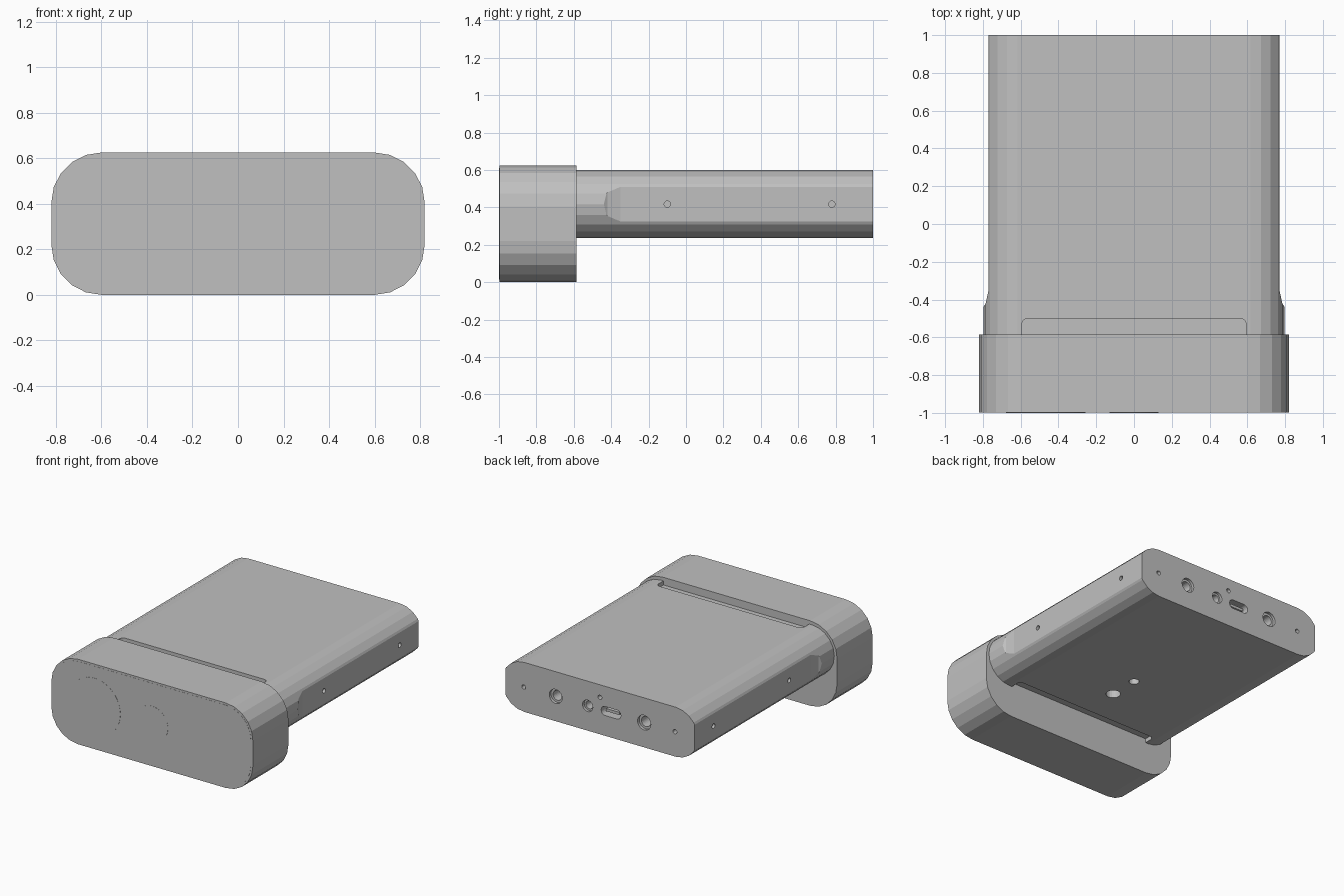
import bpy, bmesh, math
from mathutils import Matrix, Vector

if "Cube" in bpy.data.objects:
    bpy.data.objects.remove(bpy.data.objects["Cube"], do_unlink=True)

GREY = (0.53, 0.53, 0.53, 1)
grey = bpy.data.materials.new("light grey")
grey.use_nodes = True
grey.diffuse_color = GREY
grey.node_tree.nodes["Principled BSDF"].inputs["Base Color"].default_value = GREY

# Each frame maps a flat outline (u, v) and its extrusion w to model axes
ALONG_Y = Matrix(((1, 0, 0), (0, 0, 1), (0, 1, 0)))
ALONG_Z = Matrix.Identity(3)
ALONG_X = Matrix(((0, 0, 1), (1, 0, 0), (0, 1, 0)))


def prism(name, outline, start, end, frame):
    """Extrude a flat outline between two distances along one axis."""
    bm = bmesh.new()
    rings = [[bm.verts.new(frame @ Vector((u, v, w))) for u, v in outline]
             for w in (start, end)]
    n = len(outline)
    bm.faces.new(rings[0])
    bm.faces.new(rings[1])
    for i in range(n):
        j = (i + 1) % n
        bm.faces.new((rings[0][i], rings[0][j], rings[1][j], rings[1][i]))
    bmesh.ops.recalc_face_normals(bm, faces=bm.faces)
    mesh = bpy.data.meshes.new(name)
    bm.to_mesh(mesh)
    bm.free()
    mesh.materials.append(grey)
    obj = bpy.data.objects.new(name, mesh)
    bpy.context.collection.objects.link(obj)
    return obj


def rounded(cx, cy, hw, hh, r, steps=5):
    """Rounded rectangle outline."""
    pts = []
    for k, (sx, sy) in enumerate(((1, 1), (-1, 1), (-1, -1), (1, -1))):
        for i in range(steps + 1):
            a = math.pi / 2 * (k + i / steps)
            pts.append((cx + sx * (hw - r) + r * math.cos(a),
                        cy + sy * (hh - r) + r * math.sin(a)))
    return pts


def circle(cx, cy, r, n=24):
    return [(cx + r * math.cos(math.tau * i / n), cy + r * math.sin(math.tau * i / n))
            for i in range(n)]


def cut(target, outline, start, end, frame):
    """Subtract an extruded outline from the target."""
    cutter = prism("cutter", outline, start, end, frame)
    cutter.hide_render = True
    mod = target.modifiers.new("cut", 'BOOLEAN')
    mod.operation = 'DIFFERENCE'
    mod.solver = 'EXACT'
    mod.object = cutter
    bpy.context.view_layer.objects.active = target
    bpy.ops.object.modifier_apply(modifier=mod.name)
    bpy.data.objects.remove(cutter, do_unlink=True)


MID = 0.417      # height of the body's centre line
HALF = 0.182     # half the body's thickness
BACK = 1.0

# Upright head block with a thin front panel and two lens discs
prism("head", rounded(0, 0.3125, 0.82, 0.3125, 0.22), -0.998, -0.585, ALONG_Y)
prism("front_panel", rounded(0, 0.3125, 0.805, 0.2975, 0.205), -0.999, -0.997, ALONG_Y)
prism("large_lens", circle(-0.467, 0.3125, 0.21, 48), -1.0, -0.997, ALONG_Y)
prism("small_lens", circle(0, 0.3125, 0.13, 40), -1.0, -0.997, ALONG_Y)

# Flat body with round sides
body = prism("body", rounded(0, MID, 0.797, HALF, HALF - 0.001), -0.62, BACK, ALONG_Y)

# Flat side cuts that ramp out towards the head, each with two small holes
for s in (1, -1):
    ramp = [(s * x, y) for x, y in
            ((0.77, 1.1), (0.77, -0.35), (0.785, -0.42), (0.81, -0.46), (0.9, -0.46), (0.9, 1.1))]
    cut(body, ramp, 0.2, 0.65, ALONG_Z)
    for y in (-0.1, 0.78):
        cut(body, circle(y, MID, 0.017, 16), s * 0.72, s * 0.9, ALONG_X)

# Shallow slots beside the head, above and below
for s in (1, -1):
    cut(body, rounded(0, -0.6, 0.593, 0.1, 0.03),
        MID + s * (HALF - 0.03), MID + s * 0.3, ALONG_Z)

# Mounting holes underneath
for y, r in ((0, 0.035), (-0.22, 0.05)):
    cut(body, circle(0, y, r), 0.1, 0.29, ALONG_Z)

# Round sockets: a wide rim step, then a deeper bore
for x, r in ((0.36, 0.052), (0.10, 0.042), (-0.36, 0.054)):
    cut(body, circle(x, MID, r), BACK - 0.02, 1.1, ALONG_Y)
    cut(body, circle(x, MID, r * 0.68), BACK - 0.14, 1.1, ALONG_Y)

# Pin holes
for x, z in ((0.62, MID), (0, MID + 0.09), (-0.61, MID)):
    cut(body, circle(x, z, 0.016, 16), BACK - 0.04, 1.1, ALONG_Y)

# Oblong data port with its inner tongue
cut(body, rounded(-0.09, MID, 0.08, 0.033, 0.032), BACK - 0.1, 1.1, ALONG_Y)
prism("port_tongue", rounded(-0.09, MID, 0.056, 0.01, 0.005, 2), BACK - 0.11, BACK - 0.02, ALONG_Y)
